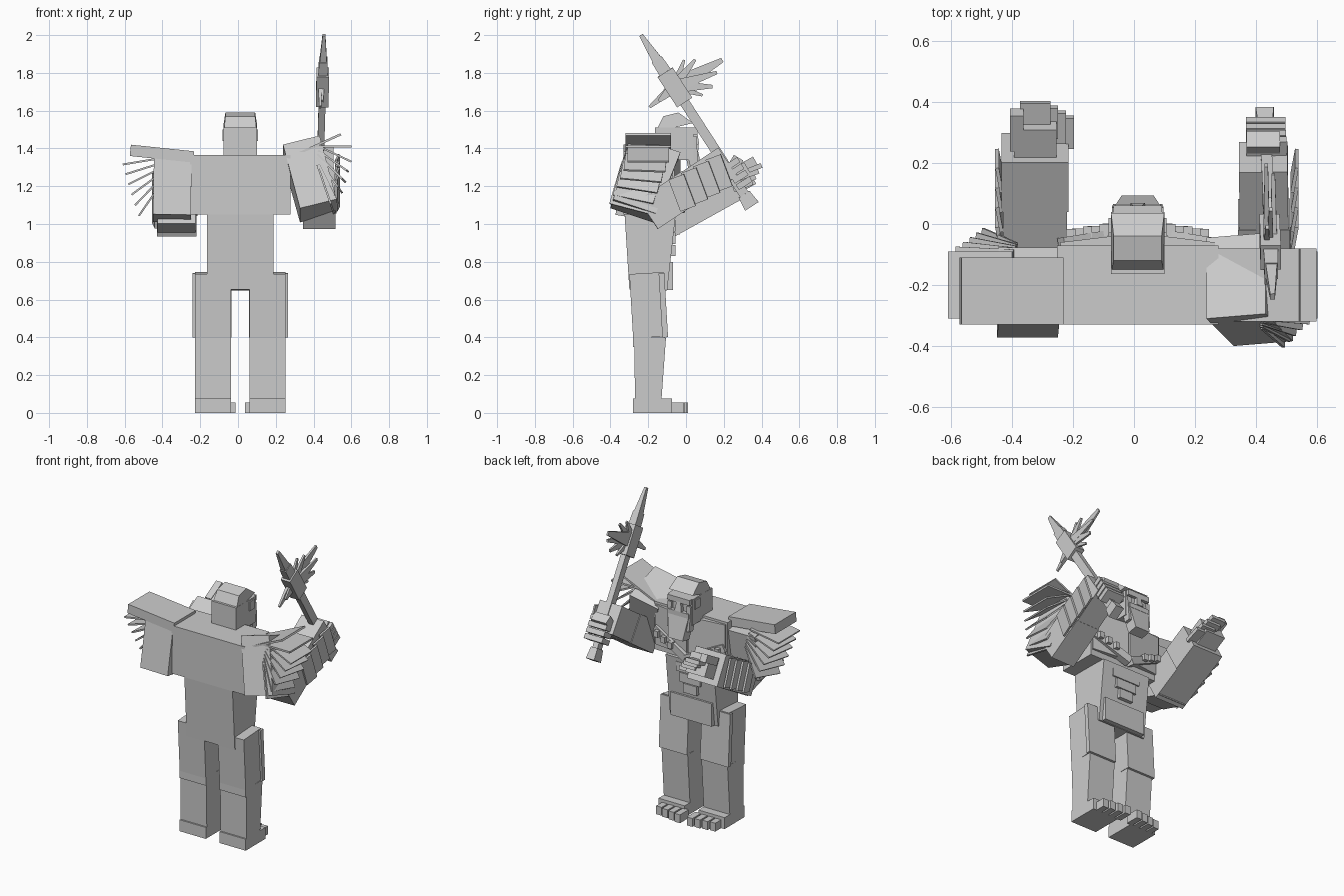
import bpy
from mathutils import Vector

cube = bpy.data.objects.get("Cube")
if cube:
    bpy.data.objects.remove(cube, do_unlink=True)

grey = bpy.data.materials.new("plain grey")
grey.use_nodes = True
shade = (.6, .6, .6, 1)
grey.diffuse_color = shade
grey.node_tree.nodes["Principled BSDF"].inputs["Base Color"].default_value = shade

ACROSS, ALONG, UP = Vector((1, 0, 0)), Vector((0, 1, 0)), Vector((0, 0, 1))
SIDES = (("right", -1), ("left", 1))
CENTRE = .012


def beam(name, start, end, wide, deep, taper_wide=1, taper_deep=1, side=ACROSS):
    """Block running from start to end; wide is measured along the side vector."""
    start, end = Vector(start), Vector(end)
    axis = (end - start).normalized()
    right = (side - axis * side.dot(axis)).normalized() * wide / 2
    front = axis.cross(right).normalized() * deep / 2
    verts = []
    for point, grow_wide, grow_deep in ((start, 1, 1), (end, taper_wide, taper_deep)):
        u, v = right * grow_wide, front * grow_deep
        verts += [point - u - v, point + u - v, point + u + v, point - u + v]
    faces = [(3, 2, 1, 0), (4, 5, 6, 7)]
    for i in range(4):
        j = (i + 1) % 4
        faces.append((i, j, j + 4, i + 4))
    mesh = bpy.data.meshes.new(name)
    mesh.from_pydata(verts, [], faces)
    mesh.materials.append(grey)
    part = bpy.data.objects.new(name, mesh)
    bpy.context.collection.objects.link(part)


def block(name, x, back, front, low, high, wide, **taper):
    """Upright block between a back and a front plane."""
    middle = (back + front) / 2
    beam(name, (x, middle, low), (x, middle, high), wide, front - back, **taper)


# Legs, feet and toes
for word, sign in SIDES:
    x = CENTRE + sign * .145
    ankle, knee, hip = Vector((x, -.2, .07)), Vector((x, -.19, .4)), Vector((x, -.21, .74))
    block(f"{word}_foot", x, back=-.28, front=-.075, low=0, high=.075, wide=.19)
    beam(f"{word}_shin", ankle, knee, wide=.19, deep=.14, taper_deep=1.2)
    block(f"{word}_knee_band", x, back=-.28, front=-.11, low=.35, high=knee.z, wide=.19)
    beam(f"{word}_thigh", knee, hip, wide=.19, deep=.18)
    cover = ALONG * .08 + ACROSS * sign * .005
    beam(f"{word}_thigh_guard", knee + cover, hip + cover, wide=.205, deep=.03)
    for toe in range(4):
        block(f"{word}_toe_{toe}", CENTRE + sign * (.045 + toe * .05), back=-.08,
              front=.01 - toe * .008, low=0, high=.055, wide=.04)

# Trunk
chest_front, chest_low, chest_high = -.07, 1.05, 1.365
beam("abdomen", (CENTRE, -.2, .65), (CENTRE, -.19, chest_low), wide=.35, deep=.2,
     taper_deep=1.35)
block("loin_panel", CENTRE, back=-.1, front=-.07, low=.65, high=.8, wide=.3)
block("torso", CENTRE, back=-.33, front=chest_front, low=chest_low, high=chest_high, wide=.53)
for row in range(3):
    low = .83 + row * .065
    block(f"stomach_plate_{row}", CENTRE, back=-.1, front=-.055, low=low, high=low + .06,
          wide=.1 + row * .05)
for word, sign in SIDES:
    edge = CENTRE + sign * .25
    beam(f"{word}_chest", (edge, -.1, 1.22), (CENTRE, chest_front, 1.22), wide=.26, deep=.08,
         side=UP)
    beam(f"{word}_chest_strap", (edge, chest_front, 1.2), (CENTRE, -.03, 1.08),
         wide=.05, deep=.05, side=UP)
    for bead in range(3):
        front = -bead * .008
        low = 1.12 + bead * .02
        block(f"{word}_strap_bead_{bead}", CENTRE + sign * (.11 + bead * .055),
              back=front - .04, front=front, low=low, high=low + .04, wide=.03)

# Head with brow, nose, beard and ears
crown, head_wide = 1.51, .175
block("head", CENTRE, back=-.165, front=.04, low=1.34, high=crown, wide=head_wide)
beam("skull_cap", (CENTRE, -.0625, crown), (CENTRE, -.08, 1.58), wide=head_wide, deep=.205,
     taper_wide=.9, taper_deep=.4)
block("brow", CENTRE, back=0, front=.06, low=1.475, high=crown, wide=.16)
beam("nose", (CENTRE, .045, 1.48), (CENTRE, .055, 1.42), wide=.03, deep=.03, taper_wide=1.6)
block("moustache", CENTRE, back=0, front=.065, low=1.39, high=1.42, wide=.15)
beam("beard", (CENTRE, .025, 1.4), (CENTRE, .06, 1.24), wide=.15, deep=.07, taper_wide=.7)
for word, sign in SIDES:
    block(f"{word}_ear", CENTRE + sign * .085, back=-.03, front=.02, low=1.44, high=1.5,
          wide=.02)
    x = CENTRE + sign * .07
    beam(f"{word}_beard_lock", (x, .02, 1.46), (x, .045, 1.3), wide=.03, deep=.07,
         taper_wide=.7, taper_deep=.6)

# Right arm, lowered and reaching forward
shoulder, elbow = Vector((-.345, -.2, 1.335)), Vector((-.35, -.25, 1.03))
crook, wrist = Vector((-.325, -.11, 1.02)), Vector((-.325, .25, 1.22))
middle = crook.lerp(wrist, .55)
palm = wrist + (wrist - crook) / 4
beam("right_upper_arm", shoulder, elbow, wide=.2, deep=.25)
beam("right_elbow", crook - ALONG * .1 + UP * .06, crook + ALONG * .1, wide=.2, deep=.16)
beam("right_forearm", crook, middle, wide=.21, deep=.2)
beam("right_wrist_guard", middle, wrist, wide=.22, deep=.2)
beam("right_palm", wrist, palm, wide=.14, deep=.13)
thumb = wrist - ACROSS * .06 + UP * .05
beam("right_thumb", thumb, thumb + (palm - wrist) * 1.3, wide=.045, deep=.05)
for finger in range(4):
    tip = palm + ALONG * .06 + UP * .04 + Vector((.026, -.016, -.03)) * finger
    beam(f"right_finger_{finger}", tip - ALONG * .1 - UP * .04, tip, wide=.1, deep=.026)

# Left arm, raised and gripping
beam("left_upper_arm", (.335, -.17, 1.4), (.425, -.28, 1.07), wide=.2, deep=.28,
     taper_deep=.85)
elbow, wrist = Vector((.43, -.2, 1.05)), Vector((.425, .22, 1.33))
middle = elbow.lerp(wrist, .55)
beam("left_forearm", elbow, middle, wide=.17, deep=.185)
beam("left_wrist_guard", middle, wrist, wide=.16, deep=.18)
beam("left_palm", wrist - UP * .02, wrist + ALONG * .05 - UP * .05, wide=.11, deep=.13)


# Layered pelts hanging off the shoulders
def pelt(word, root, tip, sway):
    root, tip = Vector(root), Vector(tip)
    inward = ACROSS * .02 * (-1 if tip.x > 0 else 1)
    for layer in range(6):
        start = root + (ALONG * sway * .4 - UP * .025) * layer
        end = tip + (ALONG * sway - UP * .05 + inward) * layer
        beam(f"{word}_pelt_{layer}", start, end, wide=.22, deep=.01, side=ALONG)


pelt("right", root=(-.4, -.2, 1.35), tip=(-.61, -.2, 1.315), sway=.016)
pelt("left", root=(.43, -.2, 1.41), tip=(.6, -.2, 1.33), sway=-.02)
beam("right_shoulder_pelt", (-.235, -.22, 1.355), (-.57, -.22, 1.39), wide=.22, deep=.06,
     side=ALONG)
beam("left_shoulder_pelt", (.28, -.2, 1.355), (.545, -.2, 1.475), wide=.24, deep=.012,
     side=ALONG)
beam("left_flat_pelt", (.4, -.2, 1.41), (.6, -.2, 1.41), wide=.24, deep=.012, side=ALONG)

# Pelt strips along the outer forearms
for strip in range(4):
    shift = (ALONG * .065 + UP * .035) * strip
    for word, root in (("right", Vector((-.435, -.06, 1.06))),
                       ("left", Vector((.52, -.06, 1.15)))):
        flare = ACROSS * .015 * (1 if root.x > 0 else -1)
        beam(f"{word}_wrist_pelt_{strip}", root + shift,
             root + shift + ALONG * .08 + UP * .03 + flare, wide=.012, deep=.18)

# Weapon, laid out along its shaft
butt, point = Vector((.43, .335, 1.115)), Vector((.455, -.235, 1.995))
heading = (point - butt).normalized()


def fitting(name, low, high, deep, taper=1):
    beam(name, butt + heading * low, butt + heading * high, wide=deep * .7, deep=deep,
         taper_wide=taper, taper_deep=taper)


fitting("pommel", low=-.025, high=.05, deep=.085, taper=.8)
fitting("shaft", low=.03, high=.66, deep=.052)
fitting("weapon_head", low=.63, high=.82, deep=.095)
fitting("weapon_collar", low=.81, high=.9, deep=.07, taper=.9)
fitting("weapon_spike", low=.89, high=1.055, deep=.055, taper=.4)

# Blades fanning out of the weapon head
hub = butt + heading * .73
forward = ACROSS.cross(heading).normalized() * -1
for blade, (reach, rise, width) in enumerate((
        (.29, -.02, .1), (.17, .06, .06), (.17, -.11, .07), (.12, .09, .05),
        (.1, -.12, .05), (.23, -.06, .07), (-.17, -.02, .06), (-.11, -.02, .07))):
    root = hub + ACROSS * .012 * (blade % 3 - 1)
    beam(f"blade_{blade}", root, root + forward * reach + heading * rise,
         wide=.022, deep=width, taper_wide=.5, taper_deep=.25)

# Fingers wrapped around the shaft
for finger in range(4):
    grip = butt + heading * (.1 + finger * .04)
    beam(f"left_finger_{finger}", grip - forward * .01, grip + forward * .075,
         wide=.13, deep=.032)
